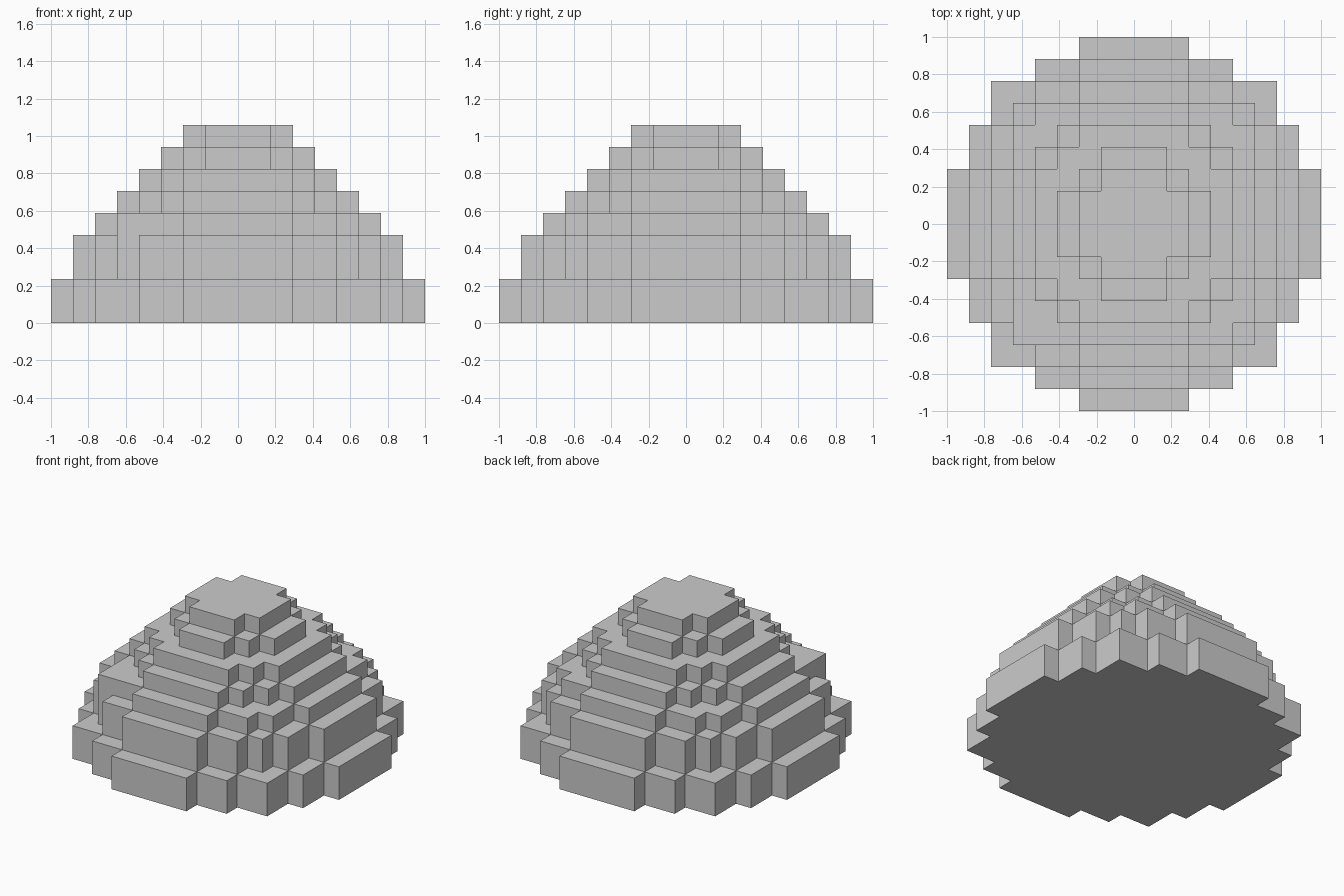
import bpy, bmesh

if "Cube" in bpy.data.objects:
    bpy.data.objects.remove(bpy.data.objects["Cube"])

U = 2 / 17  # one block; the base is 17 blocks wide

stone = bpy.data.materials.new("light_grey")
stone.diffuse_color = (0.6, 0.6, 0.6, 1)
stone.use_nodes = True
stone.node_tree.nodes["Principled BSDF"].inputs["Base Color"].default_value = stone.diffuse_color


def prism(name, outline, z0, z1):
    """Extrude a flat outline (in blocks) from level z0 to z1."""
    bm = bmesh.new()
    base = bm.faces.new([bm.verts.new((x * U, y * U, z0 * U)) for x, y in outline])
    ext = bmesh.ops.extrude_face_region(bm, geom=[base], use_keep_orig=True)
    top = [v for v in ext["geom"] if isinstance(v, bmesh.types.BMVert)]
    bmesh.ops.translate(bm, verts=top, vec=(0, 0, (z1 - z0) * U))
    bmesh.ops.recalc_face_normals(bm, faces=bm.faces)
    mesh = bpy.data.meshes.new(name)
    bm.to_mesh(mesh)
    bm.free()
    mesh.materials.append(stone)
    obj = bpy.data.objects.new(name, mesh)
    bpy.context.collection.objects.link(obj)
    return obj


def stepped_ring(corners):
    """Turn the outer corners of one quadrant into a four-fold stepped outline."""
    quad = []
    for i, (x, y) in enumerate(corners):
        if i:
            quad.append((x, corners[i - 1][1]))  # inner notch
        quad.append((x, y))
    ring = []
    for _ in range(4):
        ring += quad
        quad = [(-y, x) for x, y in quad]
    return ring


# Tiers from the ground up: bottom level, top level, quadrant corners
tiers = [
    (0, 2, [(8.5, 2.5), (7.5, 4.5), (6.5, 6.5), (4.5, 7.5), (2.5, 8.5)]),
    (2, 4, [(7.5, 2.5), (6.5, 4.5), (5.5, 5.5), (4.5, 6.5), (2.5, 7.5)]),
    (4, 5, [(6.5, 2.5), (5.5, 4.5), (4.5, 5.5), (2.5, 6.5)]),
    (5, 6, [(5.5, 2.5), (4.5, 3.5), (3.5, 4.5), (2.5, 5.5)]),
    (6, 7, [(4.5, 2.5), (3.5, 3.5), (2.5, 4.5)]),
    (7, 8, [(3.5, 1.5), (2.5, 2.5), (1.5, 3.5)]),
    (8, 9, [(2.5, 1.5), (1.5, 2.5)]),
]
for n, (z0, z1, corners) in enumerate(tiers, 1):
    prism(f"mound_tier_{n}", stepped_ring(corners), z0, z1)

# Single extra block filling the front left corner of the third tier
prism("corner_block", [(-5.5, -5.5), (-4.5, -5.5), (-4.5, -4.5), (-5.5, -4.5)], 4, 5)
